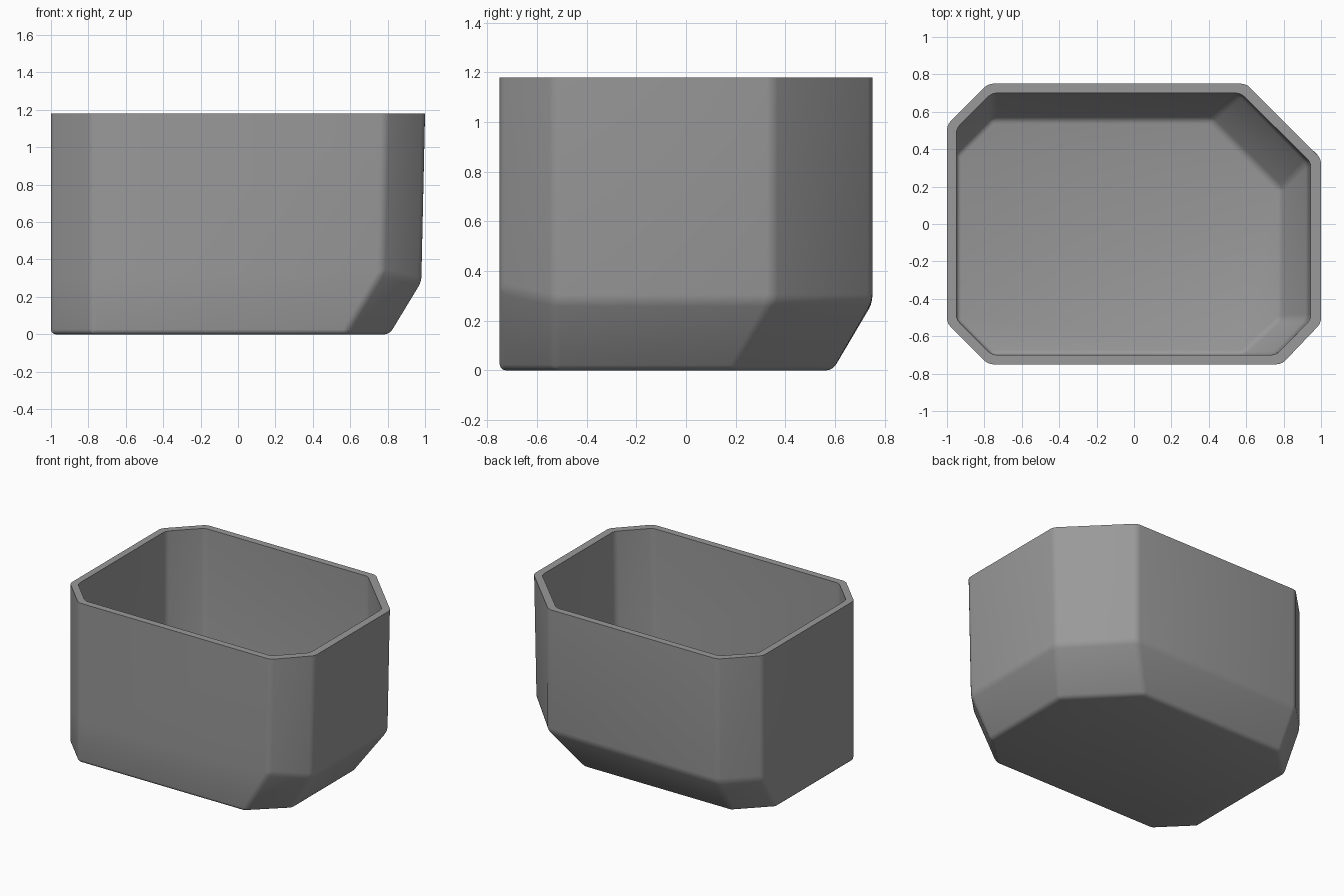
import bpy, bmesh, math

if "Cube" in bpy.data.objects:
    bpy.data.objects.remove(bpy.data.objects["Cube"])

grey = bpy.data.materials.new("mid grey")
grey.diffuse_color = (0.32, 0.32, 0.32, 1)
grey.use_nodes = True
grey.node_tree.nodes["Principled BSDF"].inputs["Base Color"].default_value = grey.diffuse_color

H = 1.18
# Outer octagon sections: top, start of the sloped base, foot
outer_top = [(-.78, -.75, H), (.79, -.75, H), (1, -.53, H), (1, .35, H),
             (.60, .75, H), (-.78, .75, H), (-1, .53, H), (-1, -.53, H)]
outer_mid = [(-.78, -.75, .30), (.77, -.75, .33), (.98, -.53, .28), (.98, .35, .28),
             (.60, .75, .28), (-.78, .75, .27), (-1, .53, .27), (-1, -.53, .30)]
outer_low = [(-.78, -.75, 0), (.57, -.75, 0), (.81, -.53, 0), (.81, .19, 0),
             (.41, .59, 0), (-.78, .59, 0), (-1, .37, 0), (-1, -.53, 0)]
# Inner sections, one wall thickness in
inner_top = [(-.76, -.70, H), (.76, -.70, H), (.945, -.51, H), (.945, .33, H),
             (.57, .70, H), (-.76, .70, H), (-.95, .51, H), (-.95, -.51, H)]
inner_mid = [(-.76, -.70, .32), (.745, -.70, .34), (.93, -.51, .30), (.93, .33, .30),
             (.57, .70, .30), (-.76, .70, .29), (-.95, .51, .29), (-.95, -.51, .32)]
inner_low = [(-.76, -.70, .05), (.58, -.70, .05), (.785, -.51, .05), (.785, .19, .05),
             (.41, .56, .05), (-.76, .56, .05), (-.95, .37, .05), (-.95, -.51, .05)]

# Loft from the foot up the outside, over the rim and down to the inner floor
bm = bmesh.new()
rings = [[bm.verts.new(p) for p in ring] for ring in
         (outer_low, outer_mid, outer_top, inner_top, inner_mid, inner_low)]
for a, b in zip(rings, rings[1:]):
    for i in range(8):
        j = (i + 1) % 8
        bm.faces.new((a[i], a[j], b[j], b[i]))
bm.faces.new(rings[0][::-1])
bm.faces.new(rings[-1])
bmesh.ops.recalc_face_normals(bm, faces=bm.faces[:])

# Soften every fold except the crisp rim
weight = bm.edges.layers.float.new("bevel_weight_edge")
for e in bm.edges:
    on_rim = all(v.co.z > H - .01 for v in e.verts)
    if not on_rim and e.calc_face_angle(0) > math.radians(15):
        e[weight] = 1.0

mesh = bpy.data.meshes.new("planter_shell")
bm.to_mesh(mesh)
bm.free()
mesh.materials.append(grey)
shell = bpy.data.objects.new("planter_shell", mesh)
bpy.context.collection.objects.link(shell)

bevel = shell.modifiers.new("soft folds", 'BEVEL')
bevel.limit_method = 'WEIGHT'
bevel.width = 0.025
bevel.segments = 3

bpy.context.view_layer.objects.active = shell
shell.select_set(True)
bpy.ops.object.modifier_apply(modifier=bevel.name)
bpy.ops.object.shade_smooth_by_angle(angle=math.radians(35))
